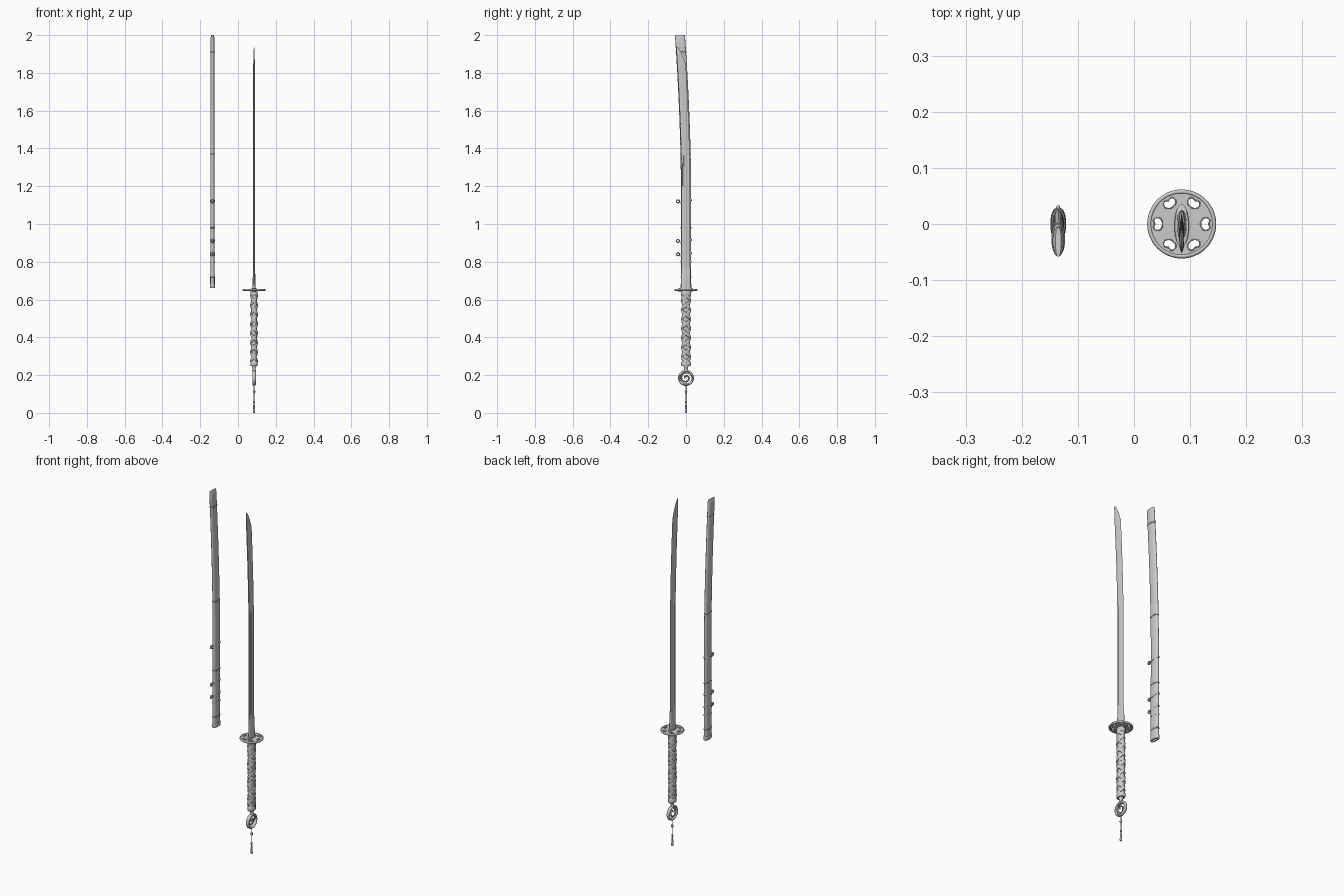
import bpy, bmesh
from math import sin, cos, pi, radians, copysign
from mathutils import Vector

if "Cube" in bpy.data.objects:
    bpy.data.objects.remove(bpy.data.objects["Cube"])

SX, CX = 0.085, -0.135          # sword and scabbard x positions


def finish(ob, angle=35):
    bpy.ops.object.select_all(action='DESELECT')
    ob.select_set(True)
    bpy.context.view_layer.objects.active = ob
    bpy.ops.object.shade_smooth_by_angle(angle=radians(angle))
    return ob


def loft(name, rings, caps=True, wrap=False, angle=35):
    bm = bmesh.new()
    vs = [[bm.verts.new(p) for p in r] for r in rings]
    n = len(vs[0])
    pairs = list(zip(vs, vs[1:])) + ([(vs[-1], vs[0])] if wrap else [])
    for a, b in pairs:
        for i in range(n):
            j = (i + 1) % n
            bm.faces.new((a[i], a[j], b[j], b[i]))
    if caps and not wrap:
        bm.faces.new(vs[0])
        bm.faces.new(vs[-1])
    bmesh.ops.recalc_face_normals(bm, faces=bm.faces)
    me = bpy.data.meshes.new(name)
    bm.to_mesh(me)
    bm.free()
    ob = bpy.data.objects.new(name, me)
    bpy.context.collection.objects.link(ob)
    return finish(ob, angle)


def oval(x, y, z, rx, ry, n=32, p=1.0, tilt=0.0):
    f = lambda v: copysign(abs(v) ** p, v)
    out = []
    for i in range(n):
        a = 2 * pi * i / n
        dy = ry * f(sin(a))
        out.append(Vector((x + rx * f(cos(a)), y + dy, z + tilt * dy)))
    return out


def lathe(name, x, profile, n=16, ky=1.0):
    return loft(name, [oval(x, 0, z, r, r * ky, n) for z, r in profile])


def curve(name, loops, r=0.0, extrude=0.0, cyclic=True):
    cu = bpy.data.curves.new(name, 'CURVE')
    cu.dimensions = '2D' if extrude else '3D'
    if extrude:
        cu.fill_mode = 'BOTH'
    cu.extrude, cu.bevel_depth, cu.bevel_resolution = extrude, r, 2
    cu.use_fill_caps = not extrude
    for pts in loops:
        s = cu.splines.new('POLY')
        s.points.add(len(pts) - 1)
        for q, p in zip(s.points, pts):
            q.co = (*p, 1)
        s.use_cyclic_u = cyclic
    ob = bpy.data.objects.new(name, cu)
    bpy.context.collection.objects.link(ob)
    bpy.ops.object.select_all(action='DESELECT')
    ob.select_set(True)
    bpy.context.view_layer.objects.active = ob
    bpy.ops.object.convert(target='MESH')
    return finish(bpy.context.object)


def torus(name, loc, R, r, axis='Z', squash=1.0, n=40):
    rot = (0, pi / 2, 0) if axis == 'X' else (0, 0, 0)
    bpy.ops.mesh.primitive_torus_add(location=loc, rotation=rot, major_radius=R,
                                     minor_radius=r, major_segments=n, minor_segments=10)
    ob = bpy.context.object
    ob.name = name
    ob.scale.z = squash
    return finish(ob, 60)


def bend(z):
    return -0.032 * (max(0.0, z - 1.2) / 0.8) ** 1.7


# Blade: curved spine, grooved flats, edge sweeping back to the tip
def blade_ring(z):
    k = min(1.0, max(0.004, (1.94 - z) / 0.1)) ** 0.55
    s, w, t = bend(z) - 0.0235, 0.045 * k, 0.0045 * k
    groove = 0.45 if 0.79 < z < 1.36 else 1.0
    half = [(0.55, 0.01), (0.85, 0.08), (0.9, 0.14), (0.9 * groove, 0.17),
            (0.9 * groove, 0.28), (1.0, 0.31), (0.95, 0.4)]
    pts = [(0, 0)] + half + [(0, 1)] + [(-x, y) for x, y in reversed(half)]
    return [Vector((SX + t * x, s + w * y, z)) for x, y in pts]


zs = [0.65, 0.785, 0.795] + [0.8 + i * 0.05 for i in range(1, 12)] + [1.365]
zs += [1.4 + i * 0.04 for i in range(12)] + [1.86, 1.88, 1.9, 1.915, 1.925, 1.933, 1.938, 1.94]
loft("blade", [blade_ring(z) for z in zs], angle=20)

# Blade collar and oval washers
loft("blade_collar", [oval(SX, -0.001, z, a, b, 24, 0.85) for z, a, b in
     ((0.65, 0.009, 0.026), (0.70, 0.0075, 0.0255), (0.76, 0.0055, 0.024), (0.765, 0.004, 0.023))])
for nm, z in (("upper_washer", 0.656), ("lower_washer", 0.64)):
    loft(nm, [oval(SX, -0.003, z + d, 0.013 * s, 0.038 * s) for d, s in
              ((0, 1), (0.004, 1), (0.005, 0.93))])

# Round guard with six kidney openings
def opening(k):
    c, out = k * pi / 3, []
    for i in range(28):
        a = 2 * pi * i / 28
        d = (a + pi) % (2 * pi) - pi
        r = 0.0105 * (1 - 0.5 * max(0, 1 - abs(d) / 0.7))
        u, v = 0.043 + 0.85 * r * cos(a), 1.1 * r * sin(a)
        out.append((u * cos(c) - v * sin(c), u * sin(c) + v * cos(c), 0))
    return out


holes = [opening(k) for k in range(6)]
disc = [(0.06 * cos(i * pi / 32), 0.06 * sin(i * pi / 32), 0) for i in range(64)]
guard = curve("guard_plate", [disc] + holes, extrude=0.0035)
guard.location = (SX, 0, 0.651)
for s in (-1, 1):
    rims = curve("guard_opening_rims", holes, r=0.0012)
    rims.location = (SX, 0, 0.651 + s * 0.0035)
torus("guard_rim", (SX, 0, 0.651), 0.0575, 0.004, squash=1.3, n=64)

# Handle core with end fittings
loft("handle_core", [oval(SX, 0, z, a, b, 32, 0.9) for z, a, b in
     ((0.25, 0.014, 0.021), (0.35, 0.0145, 0.0215), (0.5, 0.0145, 0.0215), (0.645, 0.016, 0.023))])
for nm, z0, z1 in (("handle_collar", 0.62, 0.646), ("handle_end_cap", 0.247, 0.272)):
    loft(nm, [oval(SX, 0, z, 0.019 * s, 0.026 * s, 32, 0.9) for z, s in
              ((z0, 0.9), (z0 + 0.004, 1), (z1 - 0.004, 1), (z1, 0.9))])

# Crossed ribbon wrapping
for sign in (-1, 1):
    for phase in (0, pi):
        rings, n = [], 112
        for i in range(n + 1):
            t = i / n
            a = phase + sign * 2 * pi * 3.5 * t
            z = 0.272 + 0.348 * t
            lift = 0.0012 * sign * cos(2 * pi * 3.5 * t)
            ring = []
            for d, h in ((-0.012, -0.002), (-0.010, 0.0025), (0, 0.005),
                         (0.010, 0.0025), (0.012, -0.002)):
                h += lift
                ring.append(Vector((SX + (0.0148 + h) * cos(a), (0.0215 + h) * sin(a), z + d)))
            rings.append(ring)
        loft("handle_wrap", rings, angle=40)

# Pommel: neck, ring and inner scroll
lathe("pommel_neck", SX, [(0.212, 0.006), (0.222, 0.011), (0.228, 0.008), (0.24, 0.009),
                          (0.246, 0.012), (0.25, 0.012)], 20, 1.2)
torus("pommel_ring", (SX, 0, 0.185), 0.036, 0.006, 'X', 1.6)
scroll = []
for i in range(41):
    a = 2 * pi * 1.5 * i / 40
    r = 0.033 - 0.026 * i / 40
    scroll.append((SX + 0.004 * sin(a), r * cos(a), 0.185 + r * sin(a)))
curve("pommel_scroll", [scroll], r=0.0045, cyclic=False)

# Hanging cord with knots and tassel
lathe("tassel_cord", SX, [(0.0, 0.004), (0.004, 0.006), (0.03, 0.005), (0.046, 0.0035),
      (0.05, 0.002), (0.054, 0.0055), (0.062, 0.0055), (0.066, 0.002), (0.102, 0.002),
      (0.106, 0.006), (0.116, 0.007), (0.122, 0.002), (0.146, 0.002)])

# Scabbard: curved tapering sheath with hollow mouth
def sheath(z, sx=1.0, sy=1.0, tilt=0.0, add=0.0):
    k = (z - 0.66) / 1.34
    return oval(CX, bend(z), z, (0.012 - 0.002 * k) * sx + add,
                (0.0275 - 0.001 * k) * sy + add, 32, 0.85, tilt)


body = [sheath(0.85, 0.5, 0.82), sheath(0.66, 0.5, 0.82)]
body += [sheath(0.66 + 1.325 * i / 30) for i in range(31)]
body += [sheath(1.994, 0.85, 1), sheath(2.0, 0.5, 0.98)]
loft("scabbard", body, angle=45)

# Scabbard bands (height, width, slope)
for z, h, tilt in ((0.672, 0.022, 0), (0.72, 0.006, 0), (0.80, 0.008, 0), (0.84, 0.010, 0.25),
                   (0.91, 0.010, 0.25), (0.98, 0.006, 0), (1.12, 0.010, 0.25),
                   (1.37, 0.006, 0), (1.91, 0.006, 0)):
    band = [sheath(z + d * h, tilt=tilt, add=g) for d, g in
            ((-0.5, -0.001), (-0.5, 0.001), (-0.3, 0.002), (0.3, 0.002), (0.5, 0.001), (0.5, -0.001))]
    loft("scabbard_band", band, caps=False, wrap=True)

# Small cord rings on the spine side
for z in (0.84, 0.91, 1.12):
    torus("scabbard_cord_ring", (CX, -0.042, z), 0.008, 0.003, 'X', 1.5, 20)
    torus("scabbard_edge_bead", (CX, 0.028, z + 0.006), 0.003, 0.002, 'X', 1.5, 12)
